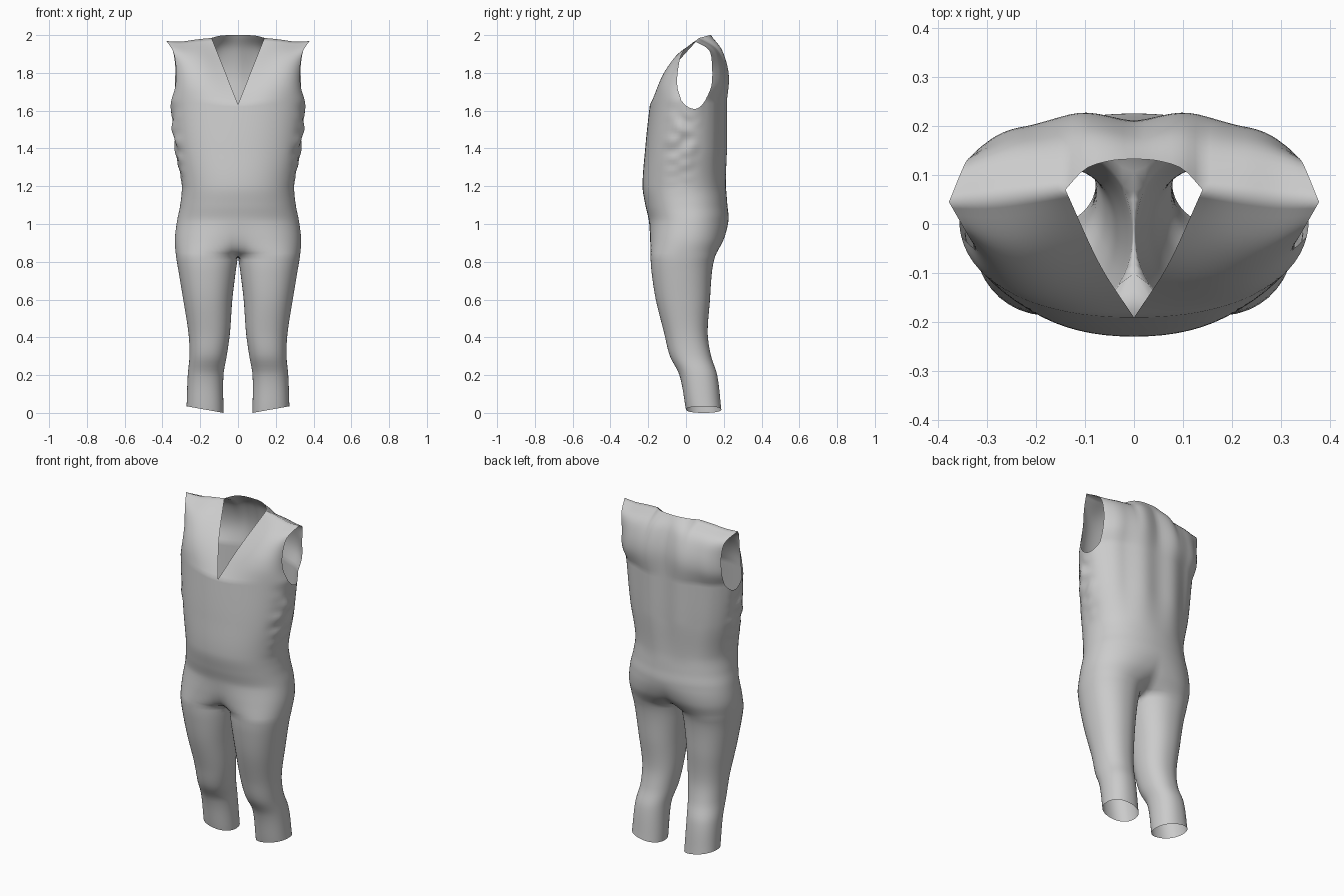
import bpy, bmesh
from math import sin, cos, acos, pi, radians, degrees, exp
from mathutils import Vector, noise

if "Cube" in bpy.data.objects:
    bpy.data.objects.remove(bpy.data.objects["Cube"])

# Body profile: z -> front y, back y, outer x, inner leg x
BODY = [(0.00, (0.00, 0.187, 0.272, 0.077)), (0.20, (-0.035, 0.165, 0.266, 0.077)),
        (0.30, (-0.085, 0.133, 0.257, 0.060)), (0.42, (-0.115, 0.115, 0.262, 0.043)),
        (0.60, (-0.160, 0.127, 0.290, 0.030)), (0.75, (-0.183, 0.138, 0.315, 0.012)),
        (0.83, (-0.188, 0.155, 0.328, 0.001)), (0.92, (-0.190, 0.200, 0.334, 0.0)),
        (1.02, (-0.197, 0.225, 0.322, 0.0)), (1.10, (-0.215, 0.219, 0.306, 0.0)),
        (1.20, (-0.230, 0.213, 0.298, 0.0)), (1.40, (-0.216, 0.217, 0.332, 0.0)),
        (1.655, (-0.191, 0.216, 0.357, 0.0))]
CROTCH, ARMPIT, ROUND = 0.83, 1.655, 2.2
SHOULDER, ARM, NECK, INNER = 16, 10, 8, 10   # segment counts


def spline(keys, t):
    """Smooth interpolation through (t, values) keys."""
    def slope(i):
        a, b = max(i - 1, 0), min(i + 1, len(keys) - 1)
        return (Vector(keys[b][1]) - Vector(keys[a][1])) / (keys[b][0] - keys[a][0])
    i = 0
    while i < len(keys) - 2 and t > keys[i + 1][0]:
        i += 1
    h = keys[i + 1][0] - keys[i][0]
    u = (t - keys[i][0]) / h
    p, q = Vector(keys[i][1]), Vector(keys[i + 1][1])
    return (p * (2*u**3 - 3*u**2 + 1) + q * (3*u**2 - 2*u**3)
            + slope(i) * (h * (u**3 - 2*u**2 + u)) + slope(i + 1) * (h * (u**3 - u**2)))


def edge(*pts):
    keys = [(i / (len(pts) - 1), p) for i, p in enumerate(pts)]
    return lambda t: spline(keys, t)


def power(v):
    return (abs(v) ** (2 / ROUND)) * (1 if v >= 0 else -1)


def span(a, b, n):
    return [a + (b - a) * i / n for i in range(n + 1)]


# Angles around half the body, front centre to back centre
ANGLES = (span(-90, -9, SHOULDER)[:-1] + span(-9, 24, ARM)
          + span(24, 90, SHOULDER + NECK)[1:])


def end_angle(s):
    """Angle where the section meets the centre plane; s = 1 is a whole leg."""
    return degrees(acos(-(0.9 * s / (2 - s)) ** (ROUND / 2)))


LEG_END = end_angle(1)


def leg_point(z, deg):
    f, b, w, inner = spline(BODY, z)
    a = radians(deg)
    x = (w + inner) / 2 + (w - inner) / 2 * power(cos(a))
    y = (f + b) / 2 + (b - f) / 2 * power(sin(a))
    hem = 0.035 * max(0, 1 - z / 0.2) * (x - inner) / (w - inner)
    return Vector((x, y, z + hem))


def torso_point(z, deg):
    f, b, w, _ = spline(BODY, z)
    # section changes from half a torso to a leg towards the crotch
    s = min(1, max(0, (1.02 - z) / (1.02 - CROTCH)))
    a = radians(deg * end_angle(s) / 90)
    cx = s * w / 2
    x = max(0, cx + (w - cx) * power(cos(a))) if abs(deg) < 89.99 else 0
    p = Vector((x, (f + b) / 2 + (b - f) / 2 * power(sin(a)), z))
    # soft vertical back folds and crumpled side fabric
    if z > 1.15:
        fade = min(1, (z - 1.15) / 0.25)
        if deg > 35:
            p.y -= 0.006 * fade * min(1, (deg - 35) / 20) * cos(30 * x)
        side = max(0, 1 - abs(deg + 8) / 30) * sin(pi * (z - 1.15) / (ARMPIT - 1.15))
        p.x += 0.02 * side * noise.noise(Vector((x * 3, p.y * 12, z * 17)))
    # scooped armhole floor and neckline point
    drop = max(0, (z - 1.4) / (ARMPIT - 1.4)) ** 2
    v = (deg - 7.5) / 16.5
    p.z -= drop * (0.046 * max(0, 1 - v * v) + 0.022 * exp(-((deg + 90) / 25) ** 2))
    return p


def add_grid(bm, rows):
    vs = [[bm.verts.new(p) for p in r] for r in rows]
    for r, q in zip(vs, vs[1:]):
        for i in range(len(r) - 1):
            bm.faces.new((r[i], r[i + 1], q[i + 1], q[i]))


def patch(bottom, top, e0, e1, rows, bulge, ease):
    """Coons patch between four boundary curves with a forward/back bulge."""
    out, n = [], len(bottom) - 1
    for j in range(rows + 1):
        t = j / rows
        k = t ** ease
        row = []
        for i in range(n + 1):
            s = i / n
            p = (bottom[i] * (1 - k) + top[i] * k + e0(t) * (1 - s) + e1(t) * s
                 - (bottom[0] * (1 - k) * (1 - s) + bottom[n] * (1 - k) * s
                    + top[0] * k * (1 - s) + top[n] * k * s))
            p.y += bulge * sin(pi * s) * sin(pi * t)
            row.append(p)
        out.append(row)
    return out


bm = bmesh.new()

# Torso from crotch to armpit
torso = [[torso_point(z, d) for d in ANGLES] for z in span(CROTCH, ARMPIT, 54)]
rim = torso[-1]
add_grid(bm, torso)

# Leg: torso's lowest ring closed by a crotch strip, then down to the hem
front, back = torso[0][0], torso[0][-1]
strip = [back.lerp(front, i / INNER) for i in range(1, INNER + 1)]
legs = [torso[0] + strip]
for z in span(CROTCH, 0.0, 40)[1:]:
    legs.append([leg_point(z, d * LEG_END / 90) for d in ANGLES]
                + [leg_point(z, d) for d in span(LEG_END, 360 - LEG_END, INNER)[1:]])
add_grid(bm, legs)

# Upper front panel: V neckline to armhole
shoulder = edge((0.14, 0.07, 1.985), (0.22, 0.06, 1.977), (0.30, 0.05, 1.966), (0.378, 0.045, 1.968))
top_front = [shoulder(i / SHOULDER) for i in range(SHOULDER + 1)]
fr = rim[:SHOULDER + 1]
neckline = edge(fr[0], (0.07, -0.082, 1.81), (0.14, 0.07, 1.985))
arm_front = edge(fr[-1], (0.332, -0.046, 1.73), (0.328, -0.042, 1.82),
                 (0.342, -0.018, 1.91), (0.378, 0.045, 1.968))
add_grid(bm, patch(fr, top_front, neckline, arm_front, 20, -0.02, 1.15))

# Upper back panel: armhole to back centre
neck_back = edge((0.14, 0.07, 1.985), (0.10, 0.112, 1.996), (0.05, 0.129, 2.0), (0.0, 0.133, 2.0))
top_back = top_front[::-1] + [neck_back(i / NECK) for i in range(1, NECK + 1)]
bk = rim[SHOULDER + ARM:]
arm_back = edge(bk[0], (0.334, 0.134, 1.73), (0.332, 0.138, 1.83),
                (0.346, 0.122, 1.92), (0.378, 0.045, 1.968))
spine = edge(bk[-1], (0, 0.208, 1.80), (0, 0.178, 1.92), (0, 0.133, 2.0))
add_grid(bm, patch(bk, top_back, arm_back, spine, 20, 0.012, 2.2))

bmesh.ops.remove_doubles(bm, verts=bm.verts, dist=0.0004)
bmesh.ops.recalc_face_normals(bm, faces=bm.faces)
for face in bm.faces:
    face.smooth = True
mesh = bpy.data.meshes.new("sleeveless_jumpsuit")
bm.to_mesh(mesh)
bm.free()
suit = bpy.data.objects.new("sleeveless_jumpsuit", mesh)
bpy.context.collection.objects.link(suit)

# Other half
mirror = suit.modifiers.new("mirror", 'MIRROR')
mirror.use_axis[0] = True
mirror.merge_threshold = 0.0005
